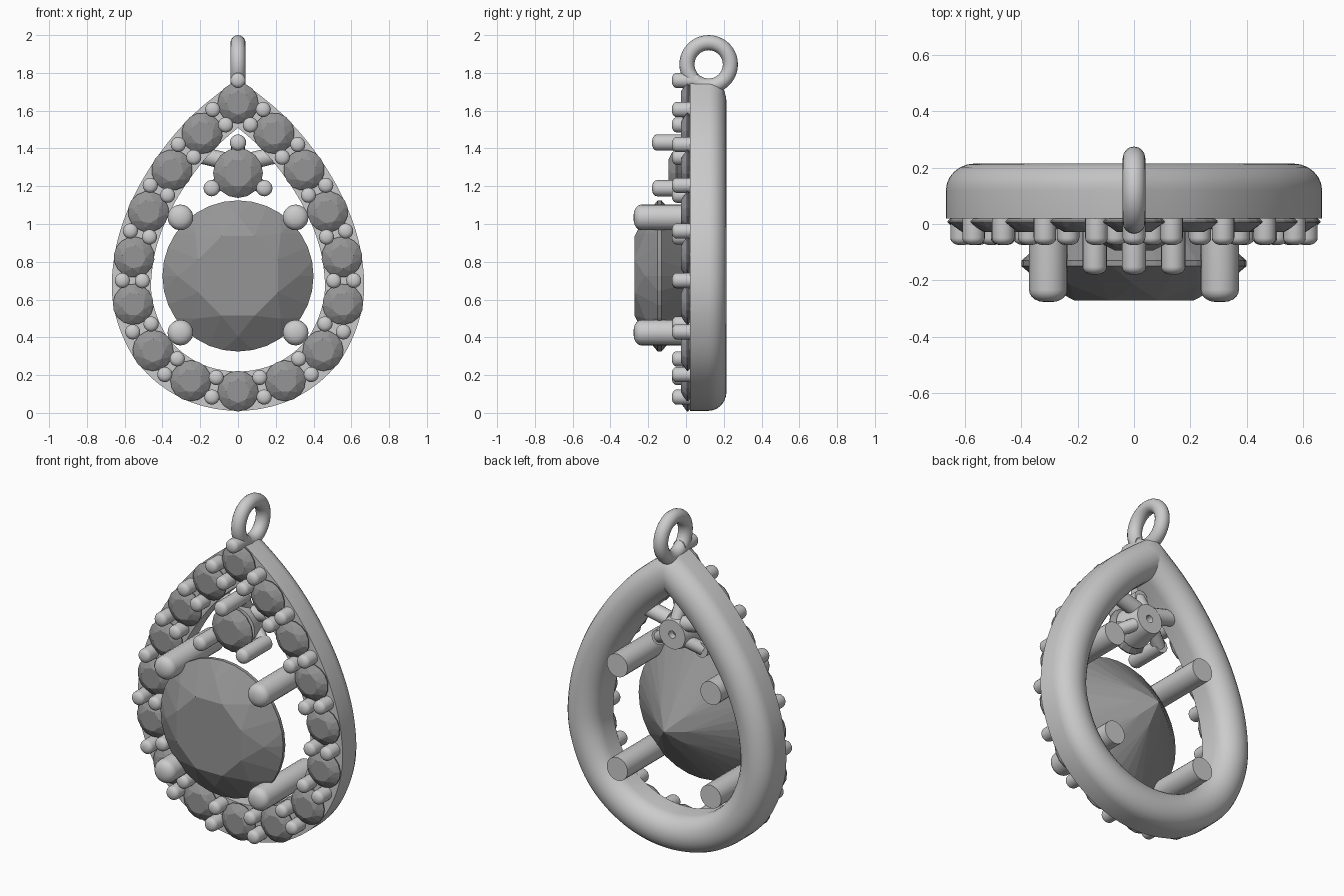
import bpy, bmesh, math
from mathutils import Vector

if "Cube" in bpy.data.objects:
    bpy.data.objects.remove(bpy.data.objects["Cube"])

gem_mat = bpy.data.materials.new("dark_gem")
gem_mat.diffuse_color = (0.3, 0.3, 0.3, 1)
gem_mat.use_nodes = True
gem_mat.node_tree.nodes["Principled BSDF"].inputs["Base Color"].default_value = gem_mat.diffuse_color


def finish(name, bm, smooth=True, mat=None):
    bmesh.ops.recalc_face_normals(bm, faces=bm.faces)
    me = bpy.data.meshes.new(name)
    bm.to_mesh(me)
    bm.free()
    ob = bpy.data.objects.new(name, me)
    bpy.context.collection.objects.link(ob)
    if mat:
        me.materials.append(mat)
    if smooth:
        bpy.ops.object.select_all(action='DESELECT')
        ob.select_set(True)
        bpy.context.view_layer.objects.active = ob
        bpy.ops.object.shade_smooth_by_angle(angle=math.radians(35))
    return ob


def bridge(bm, rings, closed=False):
    n = len(rings[0])
    pairs = list(zip(rings, rings[1:])) + ([(rings[-1], rings[0])] if closed else [])
    for a, b in pairs:
        for i in range(n):
            j = (i + 1) % n
            bm.faces.new((a[i], a[j], b[j], b[i]))


def lathe(name, profile, x, z, seg=20, closed=False):
    """Spin (radius, y) points around an axis parallel to y."""
    bm = bmesh.new()
    rings = []
    for r, y in profile:
        rings.append([bm.verts.new((x + r * math.cos(2 * math.pi * i / seg), y,
                                    z + r * math.sin(2 * math.pi * i / seg))) for i in range(seg)])
    bridge(bm, rings, closed)
    if not closed:
        bm.faces.new(rings[0])
        bm.faces.new(rings[-1])
    return finish(name, bm)


def prong(name, x, z, r, front, back):
    """Round peg with a softly domed front tip."""
    dome = 0.65 * r
    prof = [(r, back)]
    for k in range(6):
        a = k * math.radians(17)
        prof.append((r * math.cos(a) ** 0.8, front + dome * (1 - math.sin(a))))
    return lathe(name, prof, x, z)


def gem(name, x, z, r, girdle_y, n=16, turn=0.0):
    """Brilliant cut stone facing -y: table, stars, girdle, pavilion, culet."""
    bm = bmesh.new()

    def ring(rad, dy, count, off=0.0):
        for i in range(count):
            a = turn + off + 2 * math.pi * i / count
            bm.verts.new((x + r * rad * math.cos(a), girdle_y + r * dy, z + r * rad * math.sin(a)))
    ring(0.57, -0.33, 8)
    ring(0.80, -0.19, 8, math.pi / 8)
    ring(1.0, -0.025, n)
    ring(1.0, 0.025, n)
    ring(0.25, 0.68, 8, math.pi / 8)
    bm.verts.new((x, girdle_y + r * 0.87, z))
    bmesh.ops.convex_hull(bm, input=bm.verts)
    bmesh.ops.dissolve_limit(bm, angle_limit=0.01, verts=bm.verts, edges=bm.edges)
    return finish(name, bm, smooth=False, mat=gem_mat)


def rod(name, a, b, r):
    a, b = Vector(a), Vector(b)
    bm = bmesh.new()
    bmesh.ops.create_cone(bm, cap_ends=True, segments=16, radius1=r, radius2=r, depth=(b - a).length)
    ob = finish(name, bm)
    ob.location = (a + b) / 2
    ob.rotation_euler = (b - a).to_track_quat('Z', 'Y').to_euler()


# Stone positions on the right half of the teardrop, bottom to top
half = [(0, .115), (.25, .17), (.45, .33), (.555, .575), (.55, .825),
        (.475, 1.065), (.35, 1.285), (.19, 1.48), (0, 1.64)]

# Teardrop frame: U section swept along a smooth path with a mitred point
ctrl = [Vector(p) for p in [(-.25, .17)] + half + [(-.2, 1.775)]]
path = []
STEP = 8
for i in range(1, len(ctrl) - 2):
    p0, p1, p2, p3 = ctrl[i - 1:i + 3]
    for k in range(STEP):
        t = k / STEP
        pos = 0.5 * (2 * p1 + (p2 - p0) * t + (2 * p0 - 5 * p1 + 4 * p2 - p3) * t * t
                     + (3 * p1 - p0 - 3 * p2 + p3) * t ** 3)
        tan = 0.5 * ((p2 - p0) + 2 * (2 * p0 - 5 * p1 + 4 * p2 - p3) * t
                     + 3 * (3 * p1 - p0 - 3 * p2 + p3) * t * t)
        tan.normalize()
        path.append((pos, Vector((tan.y, -tan.x))))
tip_tan = (ctrl[-1] - ctrl[-3]).normalized()
path.append((ctrl[-2], Vector((0, 1 / abs(tip_tan.x)))))
path += [(Vector((-p.x, p.y)), Vector((-n.x, n.y))) for p, n in reversed(path[1:-1])]

W = 0.104
section = [(-W, .02), (W, .02)]
section += [(W * math.cos(a), .12 + .095 * math.sin(a)) for a in [math.pi * k / 12 for k in range(13)]]
bm = bmesh.new()
rings = [[bm.verts.new((p.x + n.x * u, y, p.y + n.y * u)) for u, y in section] for p, n in path]
bridge(bm, rings, closed=True)
finish("teardrop_frame", bm)

# Halo stones and the paired beads between them
for i, (x, z) in enumerate(half):
    for s in ((1, -1) if x else (1,)):
        gem("halo_stone", s * x, z, .108, .008, 16, s * math.atan2(z - .75, x))
for (x1, z1), (x2, z2) in zip(half, half[1:]):
    d = Vector((x2 - x1, z2 - z1)).normalized()
    mx, mz = (x1 + x2) / 2 + .01 * d.y, (z1 + z2) / 2 - .01 * d.x
    for o in (-.056, .05):
        for s in (1, -1):
            prong("halo_prong", s * (mx + d.y * o), mz - d.x * o, .04, -.075, .06)
prong("tip_prong", 0, 1.76, .04, -.075, .06)

# Centre stone with four long prongs
gem("centre_stone", 0, .725, .4, -.14, 32, math.pi / 8)
for s in (1, -1):
    for z in (.425, 1.035):
        prong("centre_prong", s * .305, z, .068, -.278, .205)

# Upper accent stone in an open cup with three prongs
CZ = 1.27
gem("accent_stone", 0, CZ, .132, -.05, 16, math.pi / 8)
lathe("accent_cup", [(.022, .13), (.085, .13), (.09, .11), (.115, -.01), (.095, -.01), (.022, .09)],
      0, CZ, 24, closed=True)
for k in range(3):
    a = math.radians(90 + 120 * k)
    px, pz = .161 * math.cos(a), .161 * math.sin(a)
    prong("accent_prong", px, CZ + pz, .043, -.18, .06)
    rod("accent_arm", (px, .04, CZ + pz), (px * .4, .09, CZ + pz * .4), .036)
for s in (1, -1):
    rod("accent_strut", (s * .05, .08, 1.33), (s * .26, .09, 1.38), .045)

# Hanging loop
bm = bmesh.new()
rings = []
for i in range(40):
    a = 2 * math.pi * i / 40
    rings.append([bm.verts.new((.04 * math.sin(b), .12 + (.115 + .04 * math.cos(b)) * math.cos(a),
                                1.845 + (.115 + .04 * math.cos(b)) * math.sin(a)))
                  for b in [2 * math.pi * j / 16 for j in range(16)]])
bridge(bm, rings, closed=True)
finish("hanging_loop", bm)
